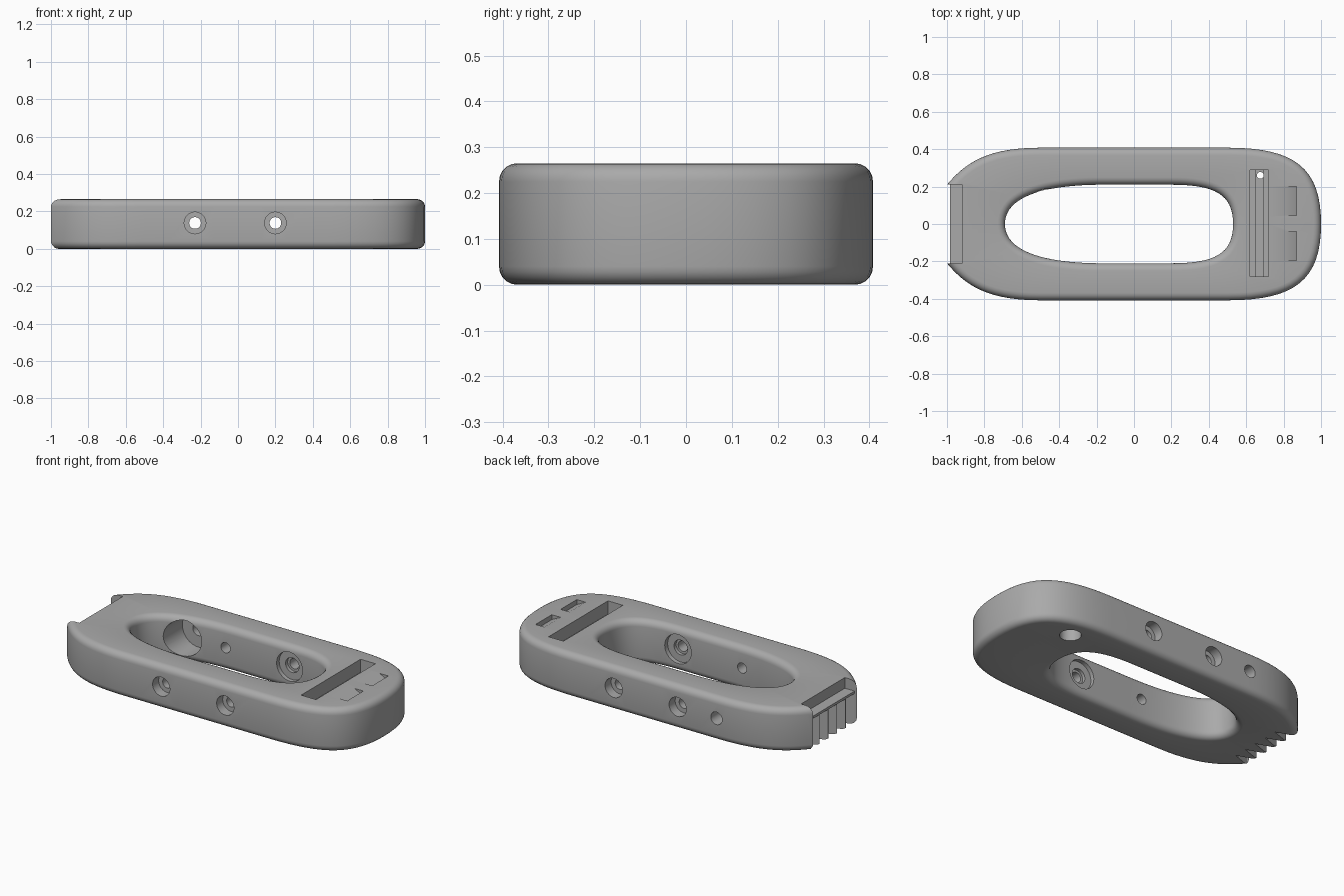
import bpy, bmesh, math
from mathutils import Vector, Matrix

if "Cube" in bpy.data.objects:
    bpy.data.objects.remove(bpy.data.objects["Cube"])

HEIGHT, FILLET, MID = 0.265, 0.04, 0.138

grey = bpy.data.materials.new("matte grey")
grey.use_nodes = True
grey.diffuse_color = (0.4, 0.4, 0.4, 1)
grey.node_tree.nodes["Principled BSDF"].inputs["Base Color"].default_value = (0.4, 0.4, 0.4, 1)


def make_object(name, bm):
    bmesh.ops.recalc_face_normals(bm, faces=bm.faces)
    mesh = bpy.data.meshes.new(name)
    bm.to_mesh(mesh)
    bm.free()
    mesh.materials.append(grey)
    obj = bpy.data.objects.new(name, mesh)
    bpy.context.collection.objects.link(obj)
    return obj


def bezier(a, b, c, d, count):
    a, b, c, d = map(Vector, (a, b, c, d))
    pts = []
    for i in range(count):
        t = i / count
        s = 1 - t
        pts.append(a * s**3 + b * 3 * s * s * t + c * 3 * s * t * t + d * t**3)
    return pts


def line(a, b, count):
    return [Vector(a).lerp(Vector(b), i / count) for i in range(count)]


def mirrored(half, last):
    return half + [Vector(last)] + [Vector((p.x, -p.y)) for p in half[:0:-1]]


def offset(pts, d):
    """Move a counter-clockwise loop inward by d."""
    out = []
    for i, p in enumerate(pts):
        t = (pts[(i + 1) % len(pts)] - p).normalized() + (p - pts[i - 1]).normalized()
        t.normalize()
        out.append(p + Vector((-t.y, t.x)) * d)
    return out


# Plan outlines of the rim and the grip opening
outer = mirrored(
    bezier((1, 0), (1, 0.3), (0.86, 0.408), (0.5, 0.408), 16)
    + line((0.5, 0.408), (-0.5, 0.408), 8)
    + bezier((-0.5, 0.408), (-0.78, 0.408), (-0.9, 0.33), (-1, 0.21), 14)
    + line((-1, 0.21), (-1, 0), 6), (-1, 0))
inner = mirrored(
    bezier((0.53, 0), (0.53, 0.16), (0.43, 0.21), (0.2, 0.21), 16)
    + line((0.2, 0.21), (-0.2, 0.21), 8)
    + bezier((-0.2, 0.21), (-0.5, 0.205), (-0.69, 0.14), (-0.69, 0), 20), (-0.69, 0))

# Body: rounded ring swept between the two outlines
steps = 5
arc = [i / steps * math.pi / 2 for i in range(steps + 1)]
profile = [(FILLET * (1 - math.sin(a)), FILLET * (1 - math.cos(a))) for a in arc]
profile += [(d, HEIGHT - z) for d, z in reversed(profile)]
bm = bmesh.new()
rings = []
for d, z in profile:
    rings.append([bm.verts.new((p.x, p.y, z)) for p in offset(outer, d)])
for d, z in reversed(profile):
    rings.append([bm.verts.new((p.x, p.y, z)) for p in offset(inner, -d)])
n = len(outer)
for r, ring in enumerate(rings):
    nxt = rings[(r + 1) % len(rings)]
    for i in range(n):
        j = (i + 1) % n
        bm.faces.new((ring[i], ring[j], nxt[j], nxt[i]))
body = make_object("handle_body", bm)


def cut(bm):
    """Subtract a solid from the body."""
    tool = make_object("cutter", bm)
    tool.hide_render = True
    mod = body.modifiers.new("cut", "BOOLEAN")
    mod.operation, mod.solver, mod.object = "DIFFERENCE", "EXACT", tool
    bpy.context.view_layer.objects.active = body
    bpy.ops.object.modifier_apply(modifier=mod.name)
    bpy.data.objects.remove(tool)


def cut_box(x0, x1, y0, y1, z0, z1):
    bm = bmesh.new()
    bmesh.ops.create_cube(bm, size=1)
    bmesh.ops.scale(bm, vec=(x1 - x0, y1 - y0, z1 - z0), verts=bm.verts)
    bmesh.ops.translate(bm, vec=((x0 + x1) / 2, (y0 + y1) / 2, (z0 + z1) / 2), verts=bm.verts)
    cut(bm)


def cut_bore(start, end, radius):
    start, end = Vector(start), Vector(end)
    axis = end - start
    turn = axis.to_track_quat("Z", "Y").to_matrix().to_4x4()
    bm = bmesh.new()
    bmesh.ops.create_cone(bm, cap_ends=True, segments=32, radius1=radius, radius2=radius,
                          depth=axis.length,
                          matrix=Matrix.Translation((start + end) / 2) @ turn)
    cut(bm)


def cut_prism(points, vec):
    """Subtract an extruded polygon."""
    bm = bmesh.new()
    face = bm.faces.new([bm.verts.new(p) for p in points])
    ext = bmesh.ops.extrude_face_region(bm, geom=[face])
    bmesh.ops.translate(bm, vec=vec,
                        verts=[v for v in ext["geom"] if isinstance(v, bmesh.types.BMVert)])
    cut(bm)


# Counterbored screw holes through both side bars
for x in (-0.23, 0.2):
    for side in (-1, 1):
        cut_bore((x, side * 0.1, MID), (x, side * 0.5, MID), 0.031)
        cut_bore((x, side * 0.35, MID), (x, side * 0.5, MID), 0.058)
for side in (-1, 1):
    cut_bore((0.2, side * 0.1, MID), (0.2, side * 0.235, MID), 0.088)
    cut_bore((0.2, side * 0.1, MID), (0.2, side * 0.255, MID), 0.045)

# Button bore in the back bar
cut_bore((-0.49, 0.05, MID), (-0.49, 0.32, MID), 0.108)
cut_bore((-0.49, 0.3, MID), (-0.49, 0.5, MID), 0.038)

# Stepped slot with a drain hole at its end
cut_box(0.62, 0.72, -0.28, 0.29, 0.185, 0.4)
cut_box(0.65, 0.69, -0.28, 0.29, 0.15, 0.25)
cut_bore((0.675, 0.26, -0.1), (0.675, 0.26, 0.2), 0.018)
cut_bore((0.675, 0.26, -0.1), (0.675, 0.26, 0.07), 0.06)

# Two ramped finger pockets
for y in (-0.195, 0.045):
    cut_prism([(0.81, y, HEIGHT), (0.81, y, 0.3), (0.87, y, 0.3), (0.87, y, 0.235)],
              (0, 0.155, 0))

# Ledge notch and vertical teeth at the left end
cut_box(-1.1, -0.92, -0.21, 0.21, 0.2, 0.4)
cut_box(-1.1, -0.985, -0.21, 0.21, -0.1, 0.3)
teeth = 5
pitch = 0.42 / teeth
for i in range(teeth):
    y = -0.21 + i * pitch
    cut_prism([(-1.05, y + 0.002, -0.1), (-0.985, y + 0.002, -0.1),
               (-0.87, y + pitch / 2, -0.1),
               (-0.985, y + pitch - 0.002, -0.1), (-1.05, y + pitch - 0.002, -0.1)],
              (0, 0, 0.285))

# Smooth rounded surfaces, crisp cut edges
bpy.ops.object.select_all(action="DESELECT")
body.select_set(True)
bpy.context.view_layer.objects.active = body
bpy.ops.object.shade_smooth_by_angle(angle=math.radians(30))
